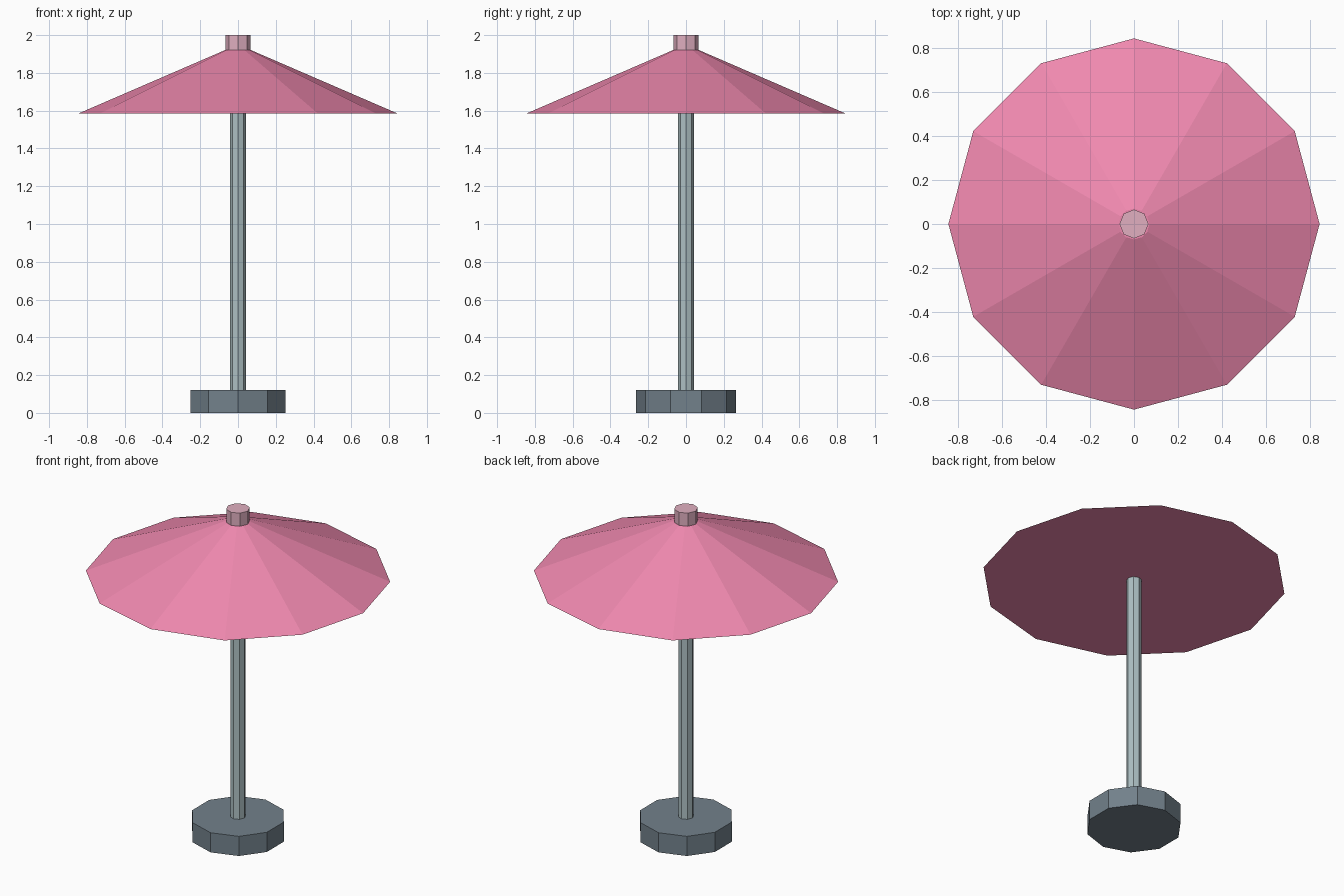
import bpy

if "Cube" in bpy.data.objects:
    bpy.data.objects.remove(bpy.data.objects["Cube"])


def material(name, rgb):
    mat = bpy.data.materials.new(name)
    mat.diffuse_color = (*rgb, 1.0)
    mat.use_nodes = True
    mat.node_tree.nodes["Principled BSDF"].inputs["Base Color"].default_value = mat.diffuse_color
    return mat


def tapered_prism(name, sides, r_bottom, r_top, z0, z1, mat):
    """Flat-shaded closed prism or frustum standing between z0 and z1."""
    bpy.ops.mesh.primitive_cone_add(
        vertices=sides, radius1=r_bottom, radius2=r_top, depth=z1 - z0,
        location=(0, 0, (z0 + z1) / 2))
    obj = bpy.context.object
    obj.name = name
    obj.data.materials.append(mat)
    return obj


slate = material("slate", (0.17, 0.22, 0.26))
steel = material("pale_steel", (0.42, 0.53, 0.55))
pink = material("pink_fabric", (0.87, 0.25, 0.43))
pale_pink = material("pale_pink", (0.75, 0.43, 0.53))

# Weighted foot
tapered_prism("base", 10, 0.265, 0.265, 0.0, 0.12, slate)
# Slim octagonal post, ending just inside the canopy
tapered_prism("pole", 8, 0.043, 0.043, 0.12, 1.62, steel)
# Twelve-panel canopy with flat underside
tapered_prism("canopy", 12, 0.845, 0.07, 1.585, 1.92, pink)
# Cap on top
tapered_prism("finial", 8, 0.066, 0.066, 1.91, 2.0, pale_pink)
